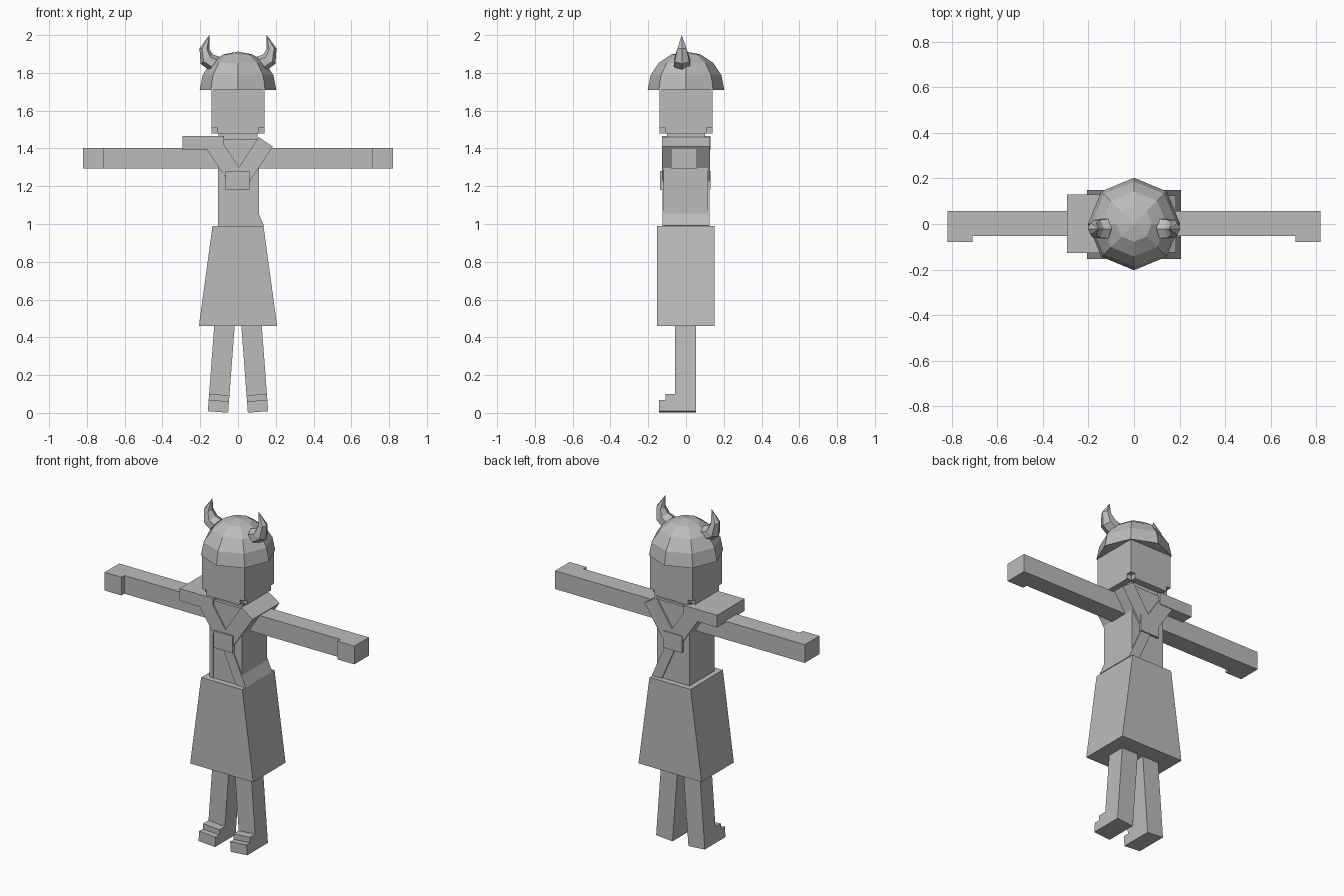
import bpy, bmesh, math
from mathutils import Vector, Matrix

if "Cube" in bpy.data.objects:
    bpy.data.objects.remove(bpy.data.objects["Cube"])

grey = bpy.data.materials.new("plain_grey")
grey.diffuse_color = (0.5, 0.5, 0.5, 1)
grey.use_nodes = True
grey.node_tree.nodes["Principled BSDF"].inputs["Base Color"].default_value = grey.diffuse_color


def finish(name, bm):
    bmesh.ops.recalc_face_normals(bm, faces=bm.faces[:])
    me = bpy.data.meshes.new(name)
    bm.to_mesh(me)
    bm.free()
    me.materials.append(grey)
    ob = bpy.data.objects.new(name, me)
    bpy.context.collection.objects.link(ob)
    return ob


def loft(name, rings):
    """Skin a list of point rings; a one-point ring makes a tip."""
    bm = bmesh.new()
    vs = [[bm.verts.new(p) for p in r] for r in rings]
    for a, b in zip(vs, vs[1:]):
        n = len(a)
        for i in range(n):
            j = (i + 1) % n
            bm.faces.new((a[i], a[j], b[0]) if len(b) == 1 else (a[i], a[j], b[j], b[i]))
    for end in (vs[0], vs[-1]):
        if len(end) > 2:
            bm.faces.new(end)
    return finish(name, bm)


def rect(x0, x1, y0, y1, z):
    return [(x0, y0, z), (x1, y0, z), (x1, y1, z), (x0, y1, z)]


def box(name, x0, x1, y0, y1, z0, z1):
    return loft(name, [rect(x0, x1, y0, y1, z0), rect(x0, x1, y0, y1, z1)])


def strap(name, a, b, width, depth):
    """Slanted band in the xz plane, wrapping the body front to back."""
    a, b = Vector(a), Vector(b)
    d = (b - a).normalized()
    n = Vector((-d.y, d.x)) * width / 2
    pts = [a + n, a - n, b - n, b + n]
    return loft(name, [[(p.x, y, p.y) for p in pts] for y in (-depth, depth)])


# Head with notched lower corners, and neck
box("head", -.14, .14, -.14, .14, 1.51, 1.712)
box("chin_wide", -.14, .14, -.11, .11, 1.48, 1.51)
box("chin_deep", -.11, .11, -.14, .14, 1.48, 1.51)
box("neck", -.103, .103, -.1, .1, 1.42, 1.48)

# Eight-sided dome helmet
dome = []
for k in range(4):
    t = math.radians(22.5 * k)
    dome.append([(.203 * math.cos(t) * math.cos(i * math.pi / 4),
                  .203 * math.cos(t) * math.sin(i * math.pi / 4),
                  1.71 + .203 * math.sin(t)) for i in range(8)])
loft("helmet", dome + [[(0, 0, 1.913)]])

# Torso and flared skirt
box("torso", -.105, .11, -.118, .116, .95, 1.45)
loft("skirt", [rect(-.207, .207, -.153, .15, .46), rect(-.135, .135, -.153, .15, .99)])
box("side_trim", -.087, -.077, -.123, -.1, .97, 1.27)

# Crossed straps, buckle plate and shoulder guard
strap("right_strap", (.147, 1.435), (.005, 1.22), .09, .126)
strap("left_strap", (-.135, 1.43), (.005, 1.22), .09, .126)
strap("lower_strap", (0, 1.23), (.11, .98), .06, .124)
box("buckle", -.065, .06, -.137, .131, 1.18, 1.28)
box("shoulder_guard", -.295, -.075, -.127, .13, 1.393, 1.465)

for s, side in ((-1, "left"), (1, "right")):
    # Arm and thicker hand
    box(side + "_arm", *sorted((s * .09, s * .715)), -.052, .057, 1.295, 1.403)
    box(side + "_hand", *sorted((s * .71, s * .82)), -.08, .057, 1.295, 1.403)

    # Leg and stepped foot from one side profile, leaning outward
    prof = [(.052, 0), (-.142, 0), (-.142, .06), (-.108, .06), (-.108, .092),
            (-.058, .092), (-.058, .52), (.052, .52)]
    leg = loft(side + "_leg", [[(x, y, z) for y, z in prof] for x in (-.054, .054)])
    leg.data.transform(Matrix.Translation((s * .106, 0, .005))
                       @ Matrix.Rotation(math.radians(-4.3 * s), 4, 'Y'))

    # Curved six-sided horn
    rings = []
    for x, z, r, dx, dz in ((.125, 1.85, .045, .8, .6), (.165, 1.872, .041, .6, .8),
                            (.178, 1.927, .026, -.1, 1)):
        ring = []
        for i in range(6):
            a = i * math.pi / 3
            u = r * math.cos(a)
            ring.append((s * (x + u * dz), -.021 + r * 1.1 * math.sin(a), z - u * dx))
        rings.append(ring)
    loft(side + "_horn", rings + [[(s * .152, -.023, 2.0)]])
